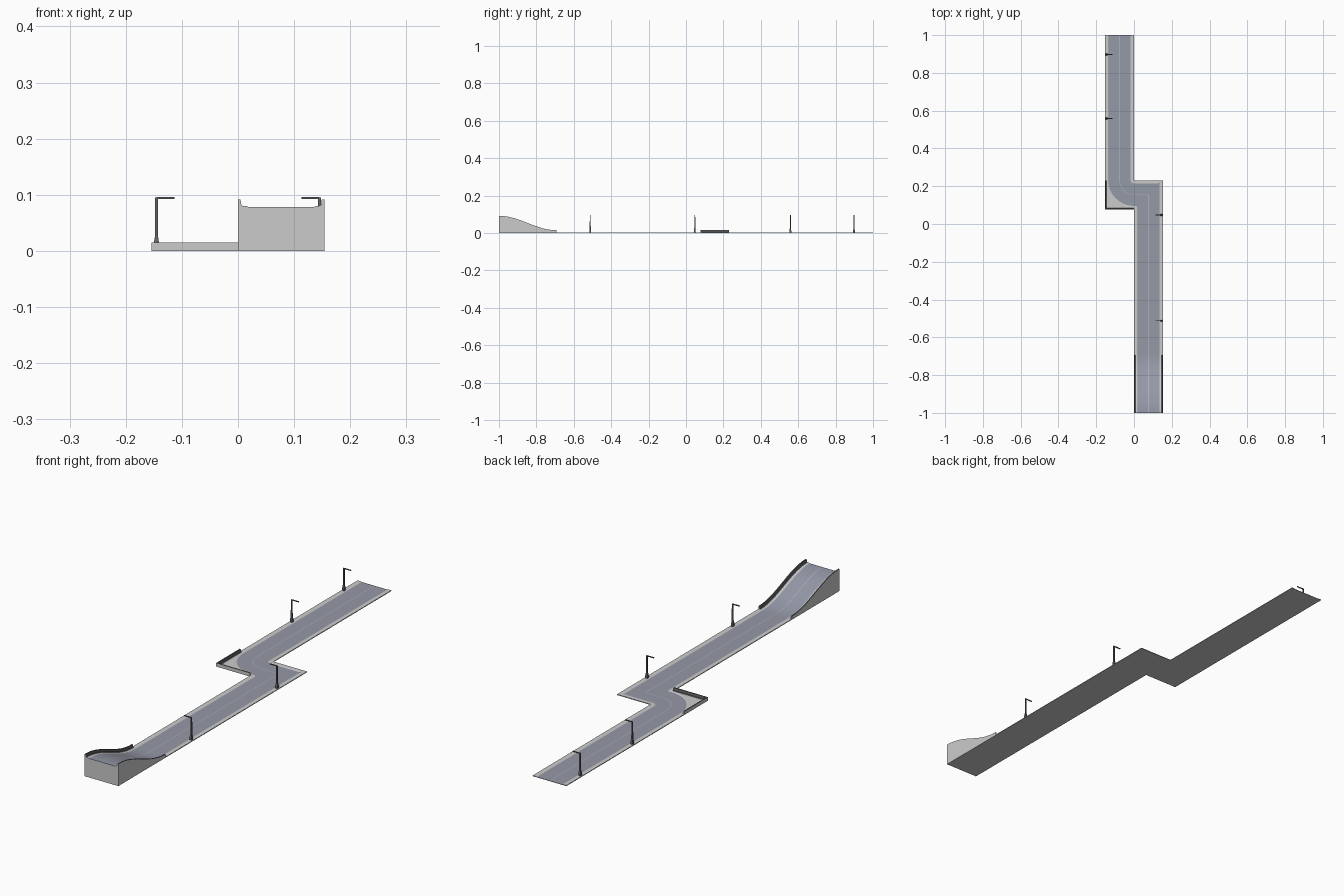
import bpy, bmesh, math

if "Cube" in bpy.data.objects:
    bpy.data.objects.remove(bpy.data.objects["Cube"])

T = 2 / 13            # tile width
PATH_Z, ROAD_Z, WALL_Z = 0.0031, 0.0015, 0.0148


def material(name, color):
    m = bpy.data.materials.new(name)
    m.diffuse_color = (*color, 1)
    m.use_nodes = True
    m.node_tree.nodes["Principled BSDF"].inputs["Base Color"].default_value = m.diffuse_color
    return m


MATS = [material("pavement", (0.56, 0.56, 0.58)),
        material("asphalt", (0.30, 0.32, 0.39)),
        material("lane_paint", (0.42, 0.44, 0.50)),
        material("dark_metal", (0.13, 0.13, 0.14))]


def finish(name, bm, smooth=False):
    bmesh.ops.remove_doubles(bm, verts=bm.verts, dist=1e-5)
    bmesh.ops.recalc_face_normals(bm, faces=bm.faces)
    me = bpy.data.meshes.new(name)
    bm.to_mesh(me)
    bm.free()
    ob = bpy.data.objects.new(name, me)
    bpy.context.collection.objects.link(ob)
    for m in MATS:
        me.materials.append(m)
    if smooth:
        bpy.ops.object.select_all(action='DESELECT')
        ob.select_set(True)
        bpy.context.view_layer.objects.active = ob
        bpy.ops.object.shade_smooth_by_angle(angle=math.radians(20))
    return ob


def loft(bm, rows, mats):
    """Skin closed cross-sections and cap both ends."""
    vs = [[bm.verts.new(p) for p in row] for row in rows]
    n = len(vs[0])
    for a, b in zip(vs, vs[1:]):
        for i in range(n):
            j = (i + 1) % n
            bm.faces.new((a[i], a[j], b[j], b[i])).material_index = mats[i]
    bm.faces.new(vs[0])
    bm.faces.new(vs[-1])


# Cross-section points: offset, height, material of the following strip
ROAD = [(0.0154, PATH_Z, 0), (0.0185, ROAD_Z, 1), (T/2 - 0.0015, ROAD_Z, 2),
        (T/2 + 0.0015, ROAD_Z, 1), (T - 0.0185, ROAD_Z, 0), (T - 0.0154, PATH_Z, 0)]
WALL = [(0, WALL_Z, 3), (0.0045, WALL_Z, 3), (0.006, 0.0055, 3), (0.009, PATH_Z, 0)]
WALL_R = [(T - d, z, m) for (d, z, _), m in zip(WALL[::-1], (3, 3, 3, 0))]
BASE = [(T, 0, 0), (0, 0, 0)]
PLAIN = [(0, PATH_Z, 0)] + ROAD + [(T, PATH_Z, 0)] + BASE
WALLED = WALL + ROAD + WALL_R + BASE


def straight(name, x0, y0, y1, profile=PLAIN, rise=0, steps=1):
    bm = bmesh.new()
    rows = []
    for k in range(steps + 1):
        t = k / steps
        dz = rise * (1 + math.cos(math.pi * t)) / 2
        rows.append([(x0 + d, y0 + (y1 - y0) * t, z + dz if z > 0 else 0)
                     for d, z, _ in profile])
    loft(bm, rows, [p[2] for p in profile])
    finish(name, bm, steps > 1)


def corner(name, cx, cy, start, steps, profile, square_from):
    """Quarter turn; points past square_from follow a square outline."""
    bm = bmesh.new()
    rows = []
    for k in range(steps + 1):
        a = start + math.pi / 2 * k / steps
        c, s = math.cos(a), math.sin(a)
        q = 1 / max(abs(c), abs(s))
        rows.append([(cx + d * c * (q if d > square_from else 1),
                      cy + d * s * (q if d > square_from else 1), z)
                     for d, z, _ in profile])
    loft(bm, rows, [p[2] for p in profile])
    # clean underside and side seams
    bmesh.ops.dissolve_degenerate(bm, dist=1e-6, edges=bm.edges)
    finish(name, bm, steps > 2)


Y7 = -1 + 8 * T - T   # near edge of the turning row
Y8 = Y7 + T

# Road pieces
straight("ramp", 0, -1, -1 + 2 * T, WALLED, T / 2, 20)
straight("front_road", 0, -1 + 2 * T, Y7)
straight("back_road", -T, Y8, 1)
corner("square_turn", 0, Y7, 0, 2, PLAIN, -1)
corner("round_turn", 0, Y8, math.pi, 16,
       [(0, PATH_Z, 0)] + ROAD + WALL_R + BASE, T - 0.012)


def street_lamp(name, x, y):
    d = -1 if x > 0 else 1
    bm = bmesh.new()
    # tapered post
    rings = [(0.005, 0.003), (0.005, 0.012), (0.0028, 0.026), (0.0024, 0.0955)]
    loft(bm, [[(x + i * h, y + j * h, z) for i, j in
               ((-1, -1), (1, -1), (1, 1), (-1, 1))] for h, z in rings], [3] * 4)
    # arm over the road
    loft(bm, [[(x + d * u, y + v, z) for v, z in
               ((-0.002, 0.0925), (0.002, 0.0925), (0.002, 0.0957), (-0.002, 0.0957))]
              for u in (0.0, 0.0325)], [3] * 4)
    for f in bm.faces:
        f.material_index = 3
    finish(name, bm)


for i, (x, y) in enumerate([(0.1453, -0.512), (0.1453, 0.047),
                            (-0.1453, 0.558), (-0.1453, 0.898)]):
    street_lamp(f"street_lamp_{i + 1}", x, y)
